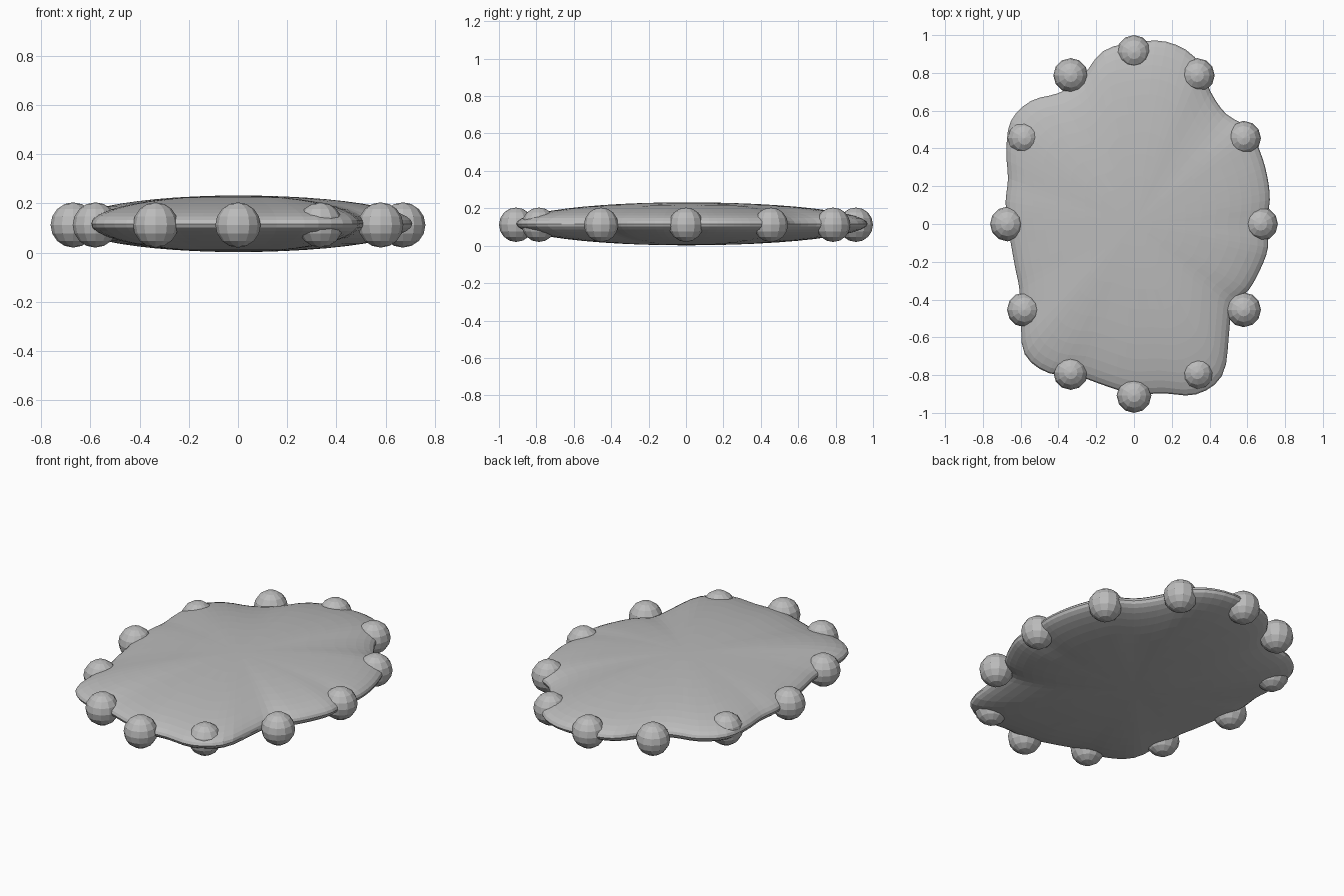
import bpy
import bmesh
from math import sin, cos, pi, tau

cube = bpy.data.objects.get("Cube")
if cube:
    bpy.data.objects.remove(cube, do_unlink=True)

# One plain colour for the whole model
grey = bpy.data.materials.new("stone grey")
grey.use_nodes = True
shade = (0.5, 0.5, 0.5, 1)
grey.diffuse_color = shade
grey.node_tree.nodes["Principled BSDF"].inputs["Base Color"].default_value = shade

# Outline radius of the slab, one value per ten degrees from +x
OUTLINE = [.70, .73, .75, .77, .79, .76, .81, .94, .98,
           .96, .93, .82, .80, .85, .85, .78, .71, .69,
           .67, .66, .67, .70, .78, .90, .91, .86, .87,
           .90, .91, .96, .93, .78, .68, .70, .71, .72]
CENTRE_Z, HALF_HEIGHT = .117, .115
SEGMENTS, RINGS = 108, 24


def outline_radius(angle):
    """Smooth cyclic interpolation of the outline."""
    count = len(OUTLINE)
    place = angle / tau * count
    i = int(place)
    t = place - i
    a, b, c, d = (OUTLINE[(i + k) % count] for k in (-1, 0, 1, 2))
    return b + t / 2 * (c - a + t * (2*a - 5*b + 4*c - d + t * (3*(b - c) + d - a)))


def add_object(name, bm):
    bmesh.ops.recalc_face_normals(bm, faces=bm.faces)
    mesh = bpy.data.meshes.new(name)
    bm.to_mesh(mesh)
    bm.free()
    mesh.materials.append(grey)
    obj = bpy.data.objects.new(name, mesh)
    bpy.context.collection.objects.link(obj)
    return obj


# Slab: a flattened ball whose rings follow the wavy outline
bm = bmesh.new()
rings = []
for r in range(1, RINGS):
    lat = pi * r / RINGS
    ring = []
    for s in range(SEGMENTS):
        angle = tau * s / SEGMENTS
        reach = outline_radius(angle) * sin(lat)
        ring.append(bm.verts.new((reach * cos(angle), reach * sin(angle),
                                  CENTRE_Z + HALF_HEIGHT * cos(lat))))
    rings.append(ring)
top = bm.verts.new((0, 0, CENTRE_Z + HALF_HEIGHT))
bottom = bm.verts.new((0, 0, CENTRE_Z - HALF_HEIGHT))
for s in range(SEGMENTS):
    n = (s + 1) % SEGMENTS
    bm.faces.new((top, rings[0][s], rings[0][n]))
    bm.faces.new((bottom, rings[-1][n], rings[-1][s]))
    for low, high in zip(rings[1:], rings):
        bm.faces.new((high[s], low[s], low[n], high[n]))
add_object("wavy_slab", bm)

# Twelve faceted beads spaced on an ellipse around the rim
for i in range(12):
    angle = tau * i / 12
    bm = bmesh.new()
    bmesh.ops.create_uvsphere(bm, u_segments=12, v_segments=8, radius=.092)
    bead = add_object(f"rim_bead_{i + 1}", bm)
    bead.location = (.67 * cos(angle), .908 * sin(angle), .112)
    bead.rotation_euler.z = angle
